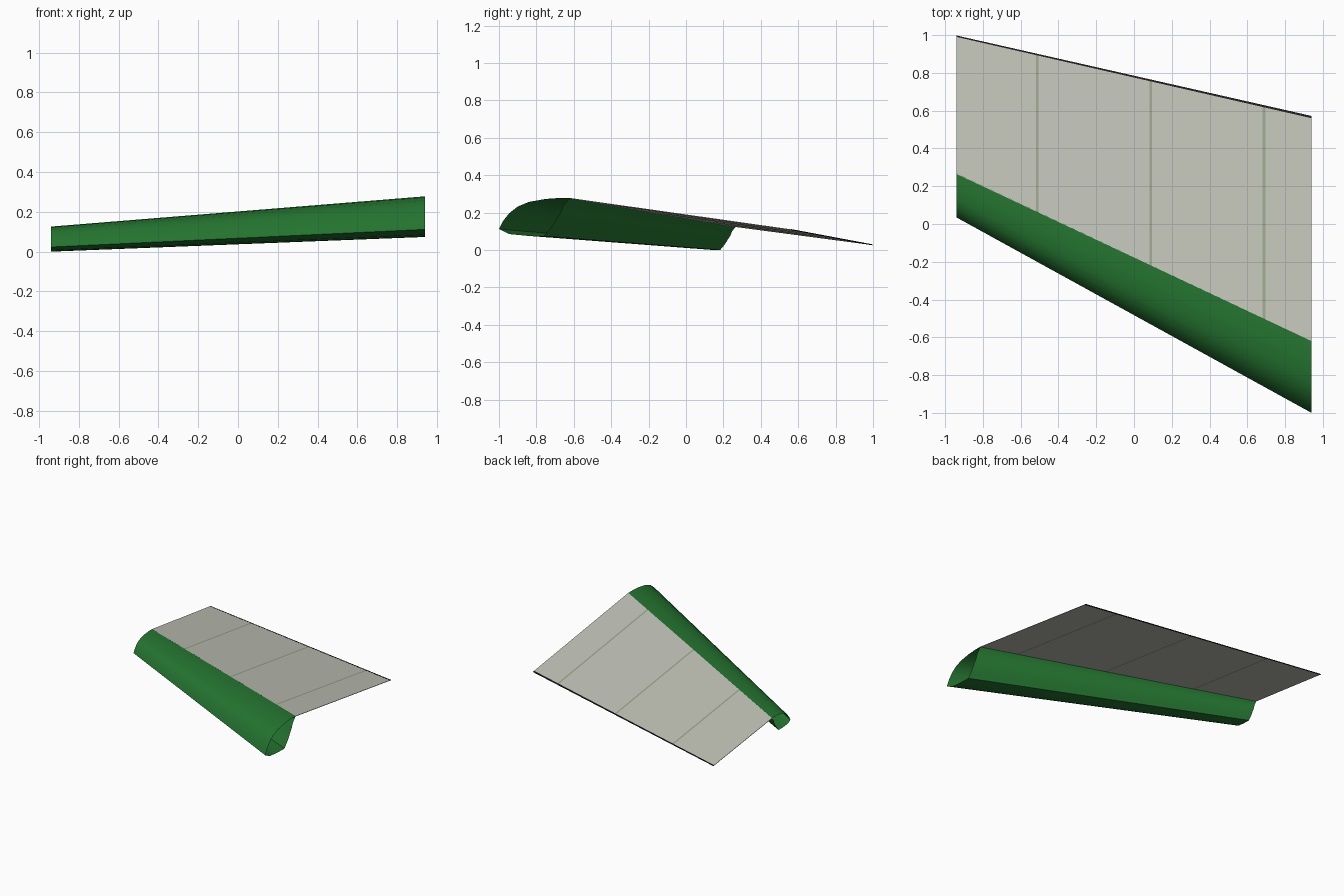
import bpy

if "Cube" in bpy.data.objects:
    bpy.data.objects.remove(bpy.data.objects["Cube"])

def material(name, rgb):
    m = bpy.data.materials.new(name)
    m.diffuse_color = (*rgb, 1)
    m.use_nodes = True
    m.node_tree.nodes["Principled BSDF"].inputs["Base Color"].default_value = m.diffuse_color
    return m

GREEN = material("slat green", (0.018, 0.18, 0.03))
GREY = material("panel grey", (0.53, 0.54, 0.47))
SEAM = material("seam grey green", (0.33, 0.38, 0.27))
DARK = material("edge dark", (0.015, 0.015, 0.015))
HALF = 0.94

def mix(a, b, t):
    return a + (b - a) * t

def build(name, verts, faces, mats, slots=None):
    me = bpy.data.meshes.new(name)
    me.from_pydata(verts, [], faces)
    for m in mats:
        me.materials.append(m)
    if slots:
        for p, s in zip(me.polygons, slots):
            p.material_index = s
    ob = bpy.data.objects.new(name, me)
    bpy.context.collection.objects.link(ob)
    return ob

# Slat: hollow tapered section (offsets from the nose at full scale), open at both ends
profile = [(0, 0), (.022, .043), (.055, .085), (.10, .120), (.16, .145), (.25, .161),
           (.32, .166), (.38, .166), (.345, .128), (.328, .085), (.305, .05),
           (.28, .01), (.24, -.038), (.15, -.036), (.055, -.027)]
n = len(profile)
verts = []
for x, y, z, s in ((-HALF, .035, .0235, .615), (HALF, -1, .112, 1)):
    verts += [(x, y + s * u, z + s * w) for u, w in profile]
faces = [(i, n + i, n + (i + 1) % n, (i + 1) % n) for i in range(n)]
slat = build("leading_edge_slat", verts, [f[::-1] for f in faces], [GREEN])
bpy.context.view_layer.objects.active = slat
slat.select_set(True)
bpy.ops.object.mode_set(mode='EDIT')
bpy.ops.mesh.select_all(action='SELECT')
bpy.ops.mesh.normals_make_consistent(inside=False)
bpy.ops.object.mode_set(mode='OBJECT')
bpy.ops.object.shade_smooth_by_angle(angle=0.61)

# Wing skin: thin tapered sheet, columns split at the seams
def skin_point(x, c, dz):
    t = (x + HALF) / (2 * HALF)
    y = mix(mix(.265, -.62, t), mix(.998, .572, t), c)
    z = mix(mix(.126, .278, t), mix(.029, .109, t), c)
    return (x, y, z + dz)

xs = [-HALF]
for seam in (-.512, .088, .688):
    xs += [seam - .007, seam + .007]
xs.append(HALF)

def sheet(name, c0, c1, top, bottom, mats, striped):
    verts, faces, slots = [], [], []
    for x in xs:
        verts += [skin_point(x, c0, top), skin_point(x, c1, top),
                  skin_point(x, c1, bottom), skin_point(x, c0, bottom)]
    for i in range(len(xs) - 1):
        a, b = 4 * i, 4 * i + 4
        for k in range(4):
            j = (k + 1) % 4
            faces.append((a + k, b + k, b + j, a + j))
            slots.append(i % 2 if striped else 0)
    e = 4 * (len(xs) - 1)
    faces += [(0, 1, 2, 3), (e + 3, e + 2, e + 1, e)]
    return build(name, verts, faces, mats, slots + [0, 0])

sheet("wing_skin", 0, .992, 0, -.003, [GREY, SEAM], True)
# Dark strip along the trailing edge
sheet("trailing_edge", .990, 1, .001, -.004, [DARK], False)
